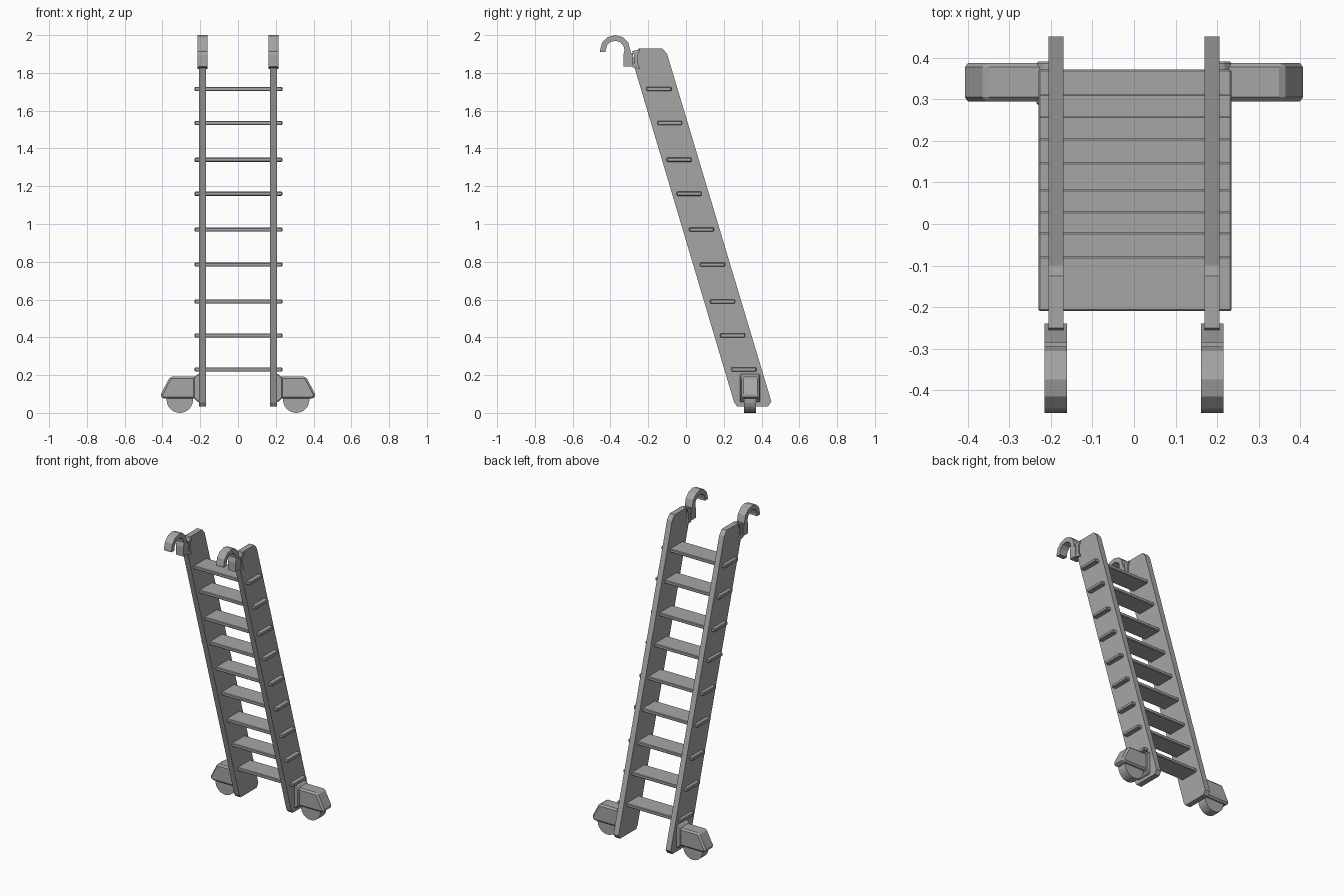
import bpy, bmesh, math

cube = bpy.data.objects.get("Cube")
if cube:
    bpy.data.objects.remove(cube, do_unlink=True)

# One plain grey for the whole ladder
grey = bpy.data.materials.new("plain_grey")
grey.use_nodes = True
colour = (0.38, 0.38, 0.38, 1)
grey.diffuse_color = colour
grey.node_tree.nodes["Principled BSDF"].inputs["Base Color"].default_value = colour


def prism(name, profile, axis, lo, hi, bevel=0):
    """Extrude a flat profile along x (profile is y,z) or y (profile is x,z)."""
    def place(p, d):
        return (d, p[0], p[1]) if axis == "x" else (p[0], d, p[1])
    bm = bmesh.new()
    a = [bm.verts.new(place(p, lo)) for p in profile]
    b = [bm.verts.new(place(p, hi)) for p in profile]
    bm.faces.new(a)
    bm.faces.new(b)
    for i in range(len(a)):
        j = (i + 1) % len(a)
        bm.faces.new((a[i], a[j], b[j], b[i]))
    bmesh.ops.recalc_face_normals(bm, faces=bm.faces)
    mesh = bpy.data.meshes.new(name)
    bm.to_mesh(mesh)
    bm.free()
    mesh.materials.append(grey)
    obj = bpy.data.objects.new(name, mesh)
    bpy.context.collection.objects.link(obj)
    if bevel:
        mod = obj.modifiers.new("bevel", "BEVEL")
        mod.width = bevel
        mod.segments = 1
        mod.limit_method = "ANGLE"
    return obj


def box(y0, y1, z0, z1):
    return [(y0, z0), (y1, z0), (y1, z1), (y0, z1)]


def arc(cy, cz, r, start, end, steps):
    angles = [math.radians(start + (end - start) * i / steps) for i in range(steps + 1)]
    return [(cy + r * math.cos(t), cz + r * math.sin(t)) for t in angles]


# Leaning side rails with clipped corners
rail = [(0.27, 0.035), (0.435, 0.035), (0.452, 0.06), (-0.1, 1.9),
        (-0.125, 1.93), (-0.25, 1.93), (-0.285, 1.87), (0.255, 0.055)]

# Hook: curved top, stem and block
hook = (arc(-0.375, 1.92, 0.08, 180, 0, 6) + [(-0.295, 1.905), (-0.28, 1.905),
        (-0.28, 1.835), (-0.332, 1.835), (-0.332, 1.895)]
        + arc(-0.375, 1.92, 0.05, 0, 180, 6) + [(-0.425, 1.91), (-0.455, 1.91)])

# Clamp plate holding the hook to the rail
clamp = [(-0.285, 1.83), (-0.24, 1.82), (-0.255, 1.85), (-0.255, 1.895),
         (-0.24, 1.925), (-0.285, 1.915), (-0.275, 1.895), (-0.275, 1.85)]

for side, s in (("left", 1), ("right", -1)):
    prism(side + "_rail", rail, "x", s * 0.17, s * 0.206)
    prism(side + "_hook", hook, "x", s * 0.161, s * 0.215)
    prism(side + "_hook_clamp", clamp, "x", s * 0.161, s * 0.215)

    # Wheel housing with slanted outer end, fixed to the rail by a mount
    housing = [(0.21, 0.075), (0.4, 0.075), (0.412, 0.092), (0.36, 0.192), (0.21, 0.192)]
    mount = [(0.2, 0.055), (0.215, 0.06), (0.235, 0.08), (0.235, 0.185),
             (0.215, 0.205), (0.2, 0.205)]
    prism(side + "_wheel_housing", [(s * x, z) for x, z in housing], "y", 0.295, 0.388, 0.012)
    prism(side + "_wheel_mount", [(s * x, z) for x, z in mount], "y", 0.286, 0.392, 0.005)
    prism(side + "_wheel", arc(s * 0.308, 0.07, 0.07, 0, 345, 23), "y", 0.308, 0.37)

# Nine treads passing through the rails
heights = [1.715, 1.535, 1.34, 1.16, 0.97, 0.785, 0.59, 0.41, 0.23]
back_edges = [-0.078, -0.02, 0.03, 0.083, 0.148, 0.206, 0.26, 0.313, 0.372]
for i, (z, y) in enumerate(zip(heights, back_edges)):
    prism(f"tread_{i + 1}", box(y - 0.132, y, z - 0.011, z + 0.011), "x", -0.23, 0.235, 0.004)
